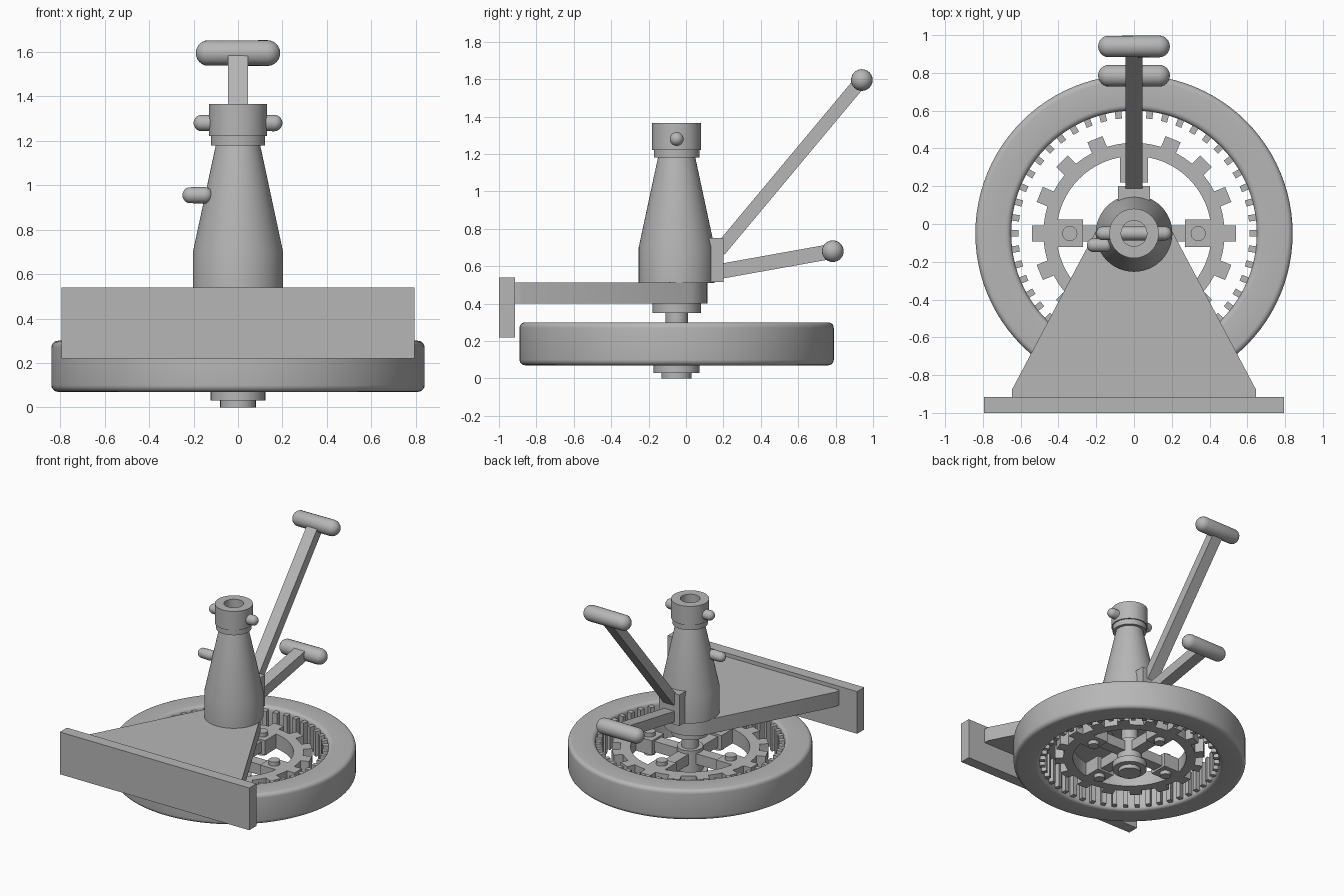
import bpy, bmesh, math
from mathutils import Vector, Matrix

cube = bpy.data.objects.get("Cube")
if cube:
    bpy.data.objects.remove(cube, do_unlink=True)

grey = bpy.data.materials.new("plain_grey")
grey.use_nodes = True
COLOR = (0.47, 0.47, 0.47, 1)
grey.diffuse_color = COLOR
grey.node_tree.nodes["Principled BSDF"].inputs["Base Color"].default_value = COLOR

AXIS = Vector((0, -0.05, 0))  # shared vertical axis of wheel and tower


def finish(name, bm):
    bmesh.ops.recalc_face_normals(bm, faces=bm.faces)
    mesh = bpy.data.meshes.new(name)
    bm.to_mesh(mesh)
    bm.free()
    mesh.materials.append(grey)
    obj = bpy.data.objects.new(name, mesh)
    bpy.context.collection.objects.link(obj)
    bpy.ops.object.select_all(action='DESELECT')
    obj.select_set(True)
    bpy.context.view_layer.objects.active = obj
    bpy.ops.object.shade_smooth_by_angle(angle=math.radians(32))
    return obj


def add_box(bm, lo, hi, matrix=Matrix()):
    lo, hi = Vector(lo), Vector(hi)
    size = Matrix.Diagonal((*(hi - lo), 1))
    bmesh.ops.create_cube(bm, size=1, matrix=matrix @ Matrix.Translation((lo + hi) / 2) @ size)


def box(name, lo, hi, matrix=Matrix()):
    bm = bmesh.new()
    add_box(bm, lo, hi, matrix)
    return finish(name, bm)


def add_lathe(bm, profile, matrix, closed=False, steps=64):
    """Spin (radius, height) points around local z."""
    verts = [bm.verts.new((r, 0, z)) for r, z in profile]
    pairs = list(zip(verts, verts[1:])) + ([(verts[-1], verts[0])] if closed else [])
    edges = [bm.edges.new(p) for p in pairs]
    bmesh.ops.spin(bm, geom=verts + edges, cent=(0, 0, 0), axis=(0, 0, 1),
                   angle=math.tau, steps=steps, use_merge=False)
    bmesh.ops.remove_doubles(bm, verts=bm.verts, dist=0.0002)
    bmesh.ops.transform(bm, matrix=matrix, verts=bm.verts)


def lathe(name, profile, closed=False, matrix=Matrix.Translation(AXIS), steps=64):
    bm = bmesh.new()
    add_lathe(bm, profile, matrix, closed, steps)
    return finish(name, bm)


def capsule(name, center, half_length, radius):
    """Round-ended bar along x."""
    arc = [math.radians(a) for a in range(-90, 91, 15)]
    profile = [(radius * math.cos(a),
                radius * math.sin(a) + math.copysign(half_length - radius, a)) for a in arc]
    turn = Matrix.Translation(center) @ Matrix.Rotation(math.pi / 2, 4, 'Y')
    return lathe(name, profile, matrix=turn, steps=24)


def around(count):
    for i in range(count):
        yield Matrix.Translation(AXIS) @ Matrix.Rotation(math.tau * i / count, 4, 'Z')


# Wheel rim with rounded edges
def rim_corner(r, z, start, b):
    return [(r + b * math.cos(math.radians(start + a)),
             z + b * math.sin(math.radians(start + a))) for a in range(0, 91, 18)]


b = 0.03
lathe("wheel_rim", rim_corner(0.84 - b, 0.30 - b, 0, b) + rim_corner(0.65 + b, 0.30 - b, 90, b)
      + rim_corner(0.65 + b, 0.07 + b, 180, b) + rim_corner(0.84 - b, 0.07 + b, 270, b),
      closed=True, steps=96)

# Teeth on the inside of the rim
bm = bmesh.new()
for m in around(48):
    add_box(bm, (0.612, -0.017, 0.09), (0.66, 0.017, 0.28), m)
finish("rim_teeth", bm)

# Inner gear ring and its teeth
lathe("gear_ring", [(0.48, 0.13), (0.48, 0.24), (0.41, 0.24), (0.41, 0.13)], closed=True)
bm = bmesh.new()
for m in around(16):
    add_box(bm, (0.46, -0.043, 0.13), (0.54, 0.043, 0.24), m)
finish("gear_teeth", bm)

# Cross arms, pads and bolts
bm = bmesh.new()
for m in around(4):
    add_box(bm, (0.05, -0.043, 0.145), (0.29, 0.043, 0.225), m)
    add_box(bm, (0.27, -0.073, 0.13), (0.415, 0.073, 0.24), m)
finish("cross_arms", bm)
bm = bmesh.new()
for m in around(4):
    bmesh.ops.create_cone(bm, cap_ends=True, segments=24, radius1=0.04, radius2=0.04,
                          depth=0.17, matrix=m @ Matrix.Translation((0.34, 0, 0.185)))
finish("arm_bolts", bm)

# Central shaft with stepped collars
lathe("shaft", [(0, 0), (0.08, 0), (0.08, 0.03), (0.123, 0.03), (0.123, 0.08), (0.09, 0.08),
                (0.09, 0.25), (0.06, 0.25), (0.06, 0.35), (0.13, 0.35), (0.13, 0.41), (0, 0.41)])

# Tower with a hollow cap
lathe("tower", [(0, 0.51), (0.203, 0.51), (0.203, 0.70), (0.10, 1.18), (0.122, 1.18),
                (0.122, 1.222), (0.131, 1.222), (0.131, 1.365), (0.068, 1.365),
                (0.068, 1.12), (0, 1.12)])
capsule("cap_pin", (0, -0.05, 1.28), 0.2, 0.037)
capsule("tower_pin", (-0.182, -0.112, 0.955), 0.068, 0.037)

# Tapering base plate, rounded behind the tower
arc = [(0.19 * math.cos(t), -0.05 + 0.165 * math.sin(t))
       for t in (math.radians(a) for a in range(20, 161, 10))]
outline = [(-0.645, -0.875), (-0.645, -0.92), (0.645, -0.92), (0.645, -0.875)] + arc
bm = bmesh.new()
face = bm.faces.new([bm.verts.new((x, y, 0.40)) for x, y in outline])
grown = bmesh.ops.extrude_face_region(bm, geom=[face])["geom"]
bmesh.ops.translate(bm, vec=(0, 0, 0.112),
                    verts=[g for g in grown if isinstance(g, bmesh.types.BMVert)])
finish("base_plate", bm)
box("front_board", (-0.795, -1, 0.22), (0.795, -0.915, 0.54))

# Rear bracket, levers and grips
box("lever_bracket", (-0.085, 0.12, 0.515), (0.085, 0.2, 0.75))


def lever(name, start, end, thickness):
    (y0, z0), (y1, z1) = start, end
    length = math.hypot(y1 - y0, z1 - z0)
    m = Matrix.Translation((0, y0, z0)) @ Matrix.Rotation(math.atan2(z1 - z0, y1 - y0), 4, 'X')
    h = thickness / 2
    box(name + "_arm", (-0.044, 0, -h), (0.044, length, h), m)
    capsule(name + "_grip", (0, y1, z1), 0.19, 0.058)


lever("long_lever", (0.18, 0.685), (0.94, 1.595), 0.07)
lever("short_lever", (0.17, 0.57), (0.785, 0.68), 0.08)
